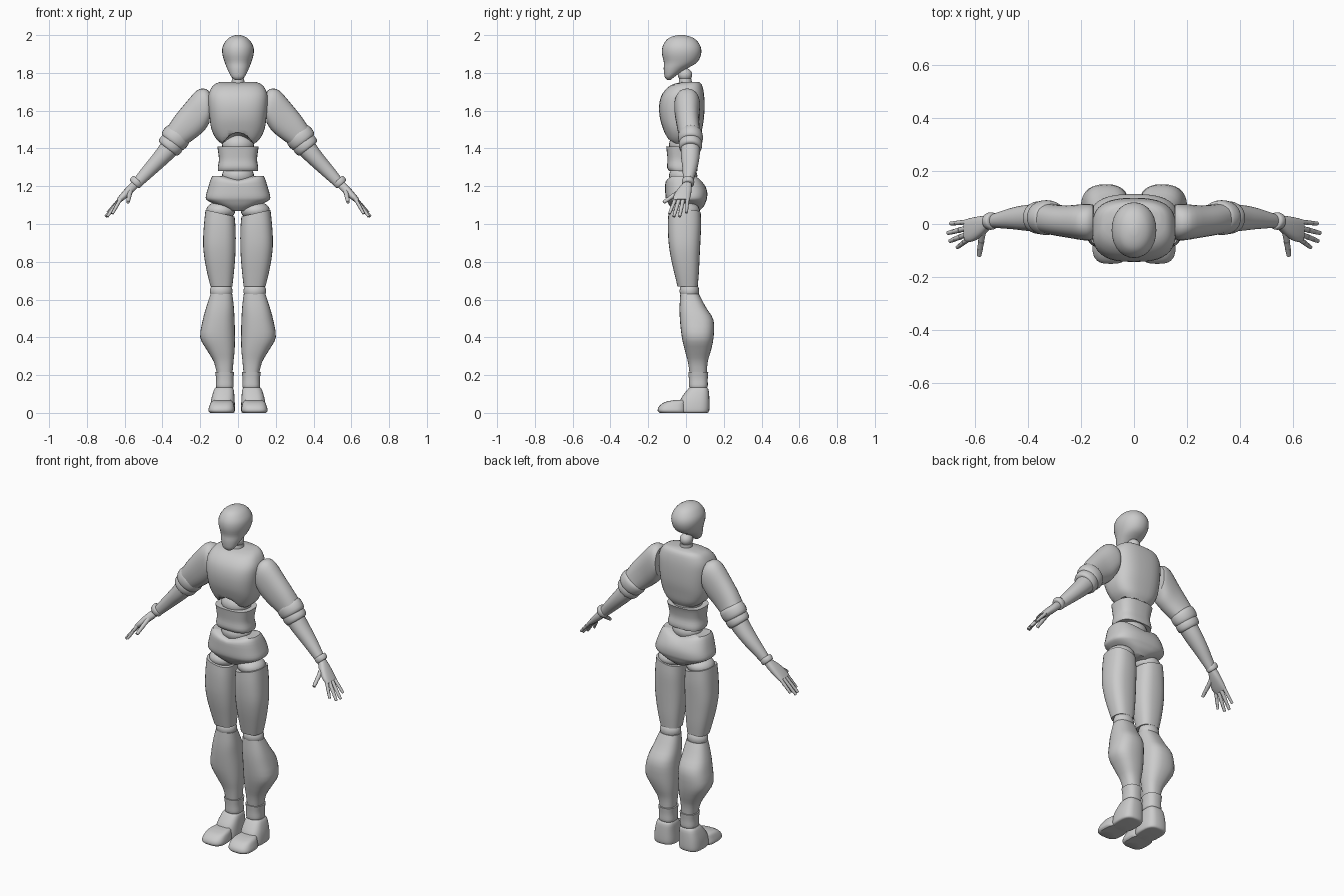
import bpy, bmesh, math
from mathutils import Vector, Matrix

grey = bpy.data.materials.new("plain grey")
grey.diffuse_color = (0.6, 0.6, 0.6, 1)


def finish(name, bm, mirror=False, angle=40):
    """Turn a bmesh into a smooth-shaded object, mirrored across x if wanted."""
    bmesh.ops.recalc_face_normals(bm, faces=bm.faces)
    me = bpy.data.meshes.new(name)
    bm.to_mesh(me)
    bm.free()
    me.materials.append(grey)
    ob = bpy.data.objects.new(name, me)
    bpy.context.collection.objects.link(ob)
    bpy.ops.object.select_all(action='DESELECT')
    ob.select_set(True)
    bpy.context.view_layer.objects.active = ob
    bpy.ops.object.shade_smooth_by_angle(angle=math.radians(angle))
    if mirror:
        ob.modifiers.new("Mirror", 'MIRROR').use_mirror_merge = False
    return ob


def spline(secs, steps):
    """Catmull-Rom interpolation between cross-sections."""
    out = []
    s = [Vector(v) for v in secs]
    for i in range(len(s) - 1):
        a, b, c, d = s[max(i - 1, 0)], s[i], s[i + 1], s[min(i + 2, len(s) - 1)]
        for k in range(steps):
            t = k / steps
            out.append(0.5 * (2 * b + (c - a) * t + (2 * a - 5 * b + 4 * c - d) * t * t
                              + (3 * b - a - 3 * c + d) * t ** 3))
    return out + [s[-1]]


def loft(name, secs, mirror=False, power=2.4, n=28, steps=3, warp=None):
    """Skin rounded sections (xa, za, xb, zb, y0, y1): a tilted edge pair and a depth."""
    bm = bmesh.new()
    rings = []
    for xa, za, xb, zb, y0, y1 in spline(secs, steps):
        c = Vector((xa + xb, y0 + y1, za + zb)) / 2
        u, v = Vector((xb - xa, 0, zb - za)) / 2, Vector((0, (y1 - y0) / 2, 0))
        ring = []
        for i in range(n):
            co, si = math.cos(math.tau * i / n), math.sin(math.tau * i / n)
            p = c + u * math.copysign(abs(co) ** (2 / power), co) \
                + v * math.copysign(abs(si) ** (2 / power), si)
            ring.append(bm.verts.new(warp(p) if warp else p))
        rings.append(ring)
    for r, q in zip(rings, rings[1:]):
        for i in range(n):
            bm.faces.new((r[i], r[(i + 1) % n], q[(i + 1) % n], q[i]))
    for r in (rings[0], rings[-1]):
        mid = bm.verts.new(sum((w.co for w in r), Vector()) / n)
        for i in range(n):
            bm.faces.new((r[i], r[(i + 1) % n], mid))
    return finish(name, bm, mirror)


def body(name, rows, **kw):
    """Central part from level rows (z, half width, front y, back y)."""
    return loft(name, [(-h, z, h, z, a, b) for z, h, a, b in rows], **kw)


def leg(name, rows, **kw):
    """Paired part from level rows (z, inner x, outer x, front y, back y)."""
    return loft(name, [(i, z, o, z, a, b) for z, i, o, a, b in rows], mirror=True, **kw)


def ball(name, loc, size, mirror=False):
    bm = bmesh.new()
    bmesh.ops.create_uvsphere(bm, u_segments=24, v_segments=14, radius=1,
                              matrix=Matrix.Translation(loc) @ Matrix.Diagonal((*size, 1)))
    return finish(name, bm, mirror)


def cuff(name, sec, dx, dz):
    """Rounded ring around an arm section, extending along (dx, dz)."""
    xa, za, xb, zb, y0, y1 = sec
    cx, cz, cy = (xa + xb) / 2, (za + zb) / 2, (y0 + y1) / 2
    out = []
    for t, s in ((-1, .8), (-.75, .94), (0, 1), (.75, .94), (1, .8)):
        out.append((cx + (xa - cx) * s + dx * t, cz + (za - cz) * s + dz * t,
                    cx + (xb - cx) * s + dx * t, cz + (zb - cz) * s + dz * t,
                    cy + (y0 - cy) * s, cy + (y1 - cy) * s))
    return loft(name, out, mirror=True, power=2, steps=2)


# Head and neck
body("head", [(1.763, .015, -.10, -.08), (1.78, .036, -.113, -.06), (1.82, .056, -.118, .0),
              (1.855, .07, -.117, .058), (1.90, .083, -.127, .08), (1.94, .081, -.124, .077),
              (1.975, .06, -.103, .053), (1.992, .036, -.075, .022), (2.0, .012, -.04, -.01)], power=2.1)
ball("upper_neck", (0, -.005, 1.79), (.036, .038, .035))
body("lower_neck", [(1.71, .042, -.045, .04), (1.735, .036, -.04, .032), (1.77, .032, -.036, .03)], power=2)


# Torso
def rib_arch(p):
    if p.y < .02 and abs(p.x) < .085:
        p.z = max(p.z, 1.485 - .065 * (p.x / .085) ** 2)
    return p


def waist_dip(p):
    if p.z > 1.2:
        p.z -= .025 * max(0, 1 - abs(p.x) / .11) * (p.z - 1.2) / .055
    return p


body("chest", [(1.752, .095, -.015, .07), (1.735, .13, -.08, .085), (1.69, .155, -.125, .095),
               (1.63, .157, -.142, .098), (1.56, .15, -.138, .095), (1.50, .14, -.12, .085),
               (1.45, .115, -.10, .075), (1.42, .08, -.085, .06)], power=2.8, n=40, warp=rib_arch)
ball("midriff_ball", (0, -.015, 1.42), (.085, .075, .062))
body("abdomen", [(1.41, .11, -.105, .07), (1.385, .106, -.102, .062), (1.34, .101, -.098, .055),
                 (1.30, .107, -.10, .062), (1.28, .105, -.09, .06)], power=2.8)
ball("waist_ball", (0, -.015, 1.255), (.085, .075, .06))
body("pelvis", [(1.255, .135, -.09, .065), (1.235, .145, -.108, .085), (1.18, .162, -.11, .11),
                (1.14, .171, -.108, .112), (1.12, .155, -.10, .106), (1.095, .10, -.085, .095),
                (1.07, .045, -.06, .07)], power=2.7, n=40, warp=waist_dip)

# Legs
ball("hip_ball", (.092, -.005, 1.07), (.077, .078, .05), True)
loft("thigh", [(.018, 1.04, .172, 1.075, -.093, .078), (.013, .98, .18, 1.0, -.096, .08),
               (.012, .90, .185, .90, -.092, .076), (.015, .82, .178, .82, -.08, .072),
               (.022, .74, .163, .74, -.062, .068), (.03, .67, .146, .67, -.045, .062)],
     mirror=True, power=2.6)
ball("knee", (.089, .018, .645), (.06, .052, .052), True)
leg("shin", [(.63, .03, .145, -.03, .068), (.56, .022, .168, -.034, .105), (.49, .018, .187, -.032, .146),
             (.40, .016, .2, -.022, .146), (.33, .018, .163, -.006, .132), (.27, .024, .128, .01, .115),
             (.20, .03, .11, .02, .11)], power=2.5)
leg("ankle_cuff", [(.217, .02, .121, .012, .118), (.18, .024, .116, .015, .115), (.14, .023, .117, .016, .115),
                   (.13, .03, .11, .022, .108)], power=2.5)
leg("heel", [(.135, .03, .118, .02, .11), (.12, .022, .128, .005, .12), (.07, .018, .142, -.03, .124),
             (.02, .016, .147, -.04, .124), (.003, .02, .143, -.035, .118), (0, .03, .13, -.03, .105)], power=3)
leg("toe_cap", [(.068, .04, .125, -.06, .0), (.058, .027, .142, -.11, .0), (.035, .02, .152, -.142, .0),
                (.012, .018, .157, -.15, .0), (0, .026, .148, -.14, .0)], power=3)

# Arms
loft("upper_arm", [(.155, 1.705, .15, 1.54, -.055, .072), (.18, 1.717, .158, 1.525, -.062, .075),
                   (.22, 1.705, .178, 1.495, -.06, .074), (.28, 1.638, .212, 1.465, -.052, .07),
                   (.335, 1.57, .243, 1.442, -.044, .072), (.375, 1.51, .275, 1.42, -.036, .078)],
     mirror=True, power=2.3)
cuff("upper_elbow_ring", (.39, 1.505, .27, 1.41, -.042, .09), .022, -.027)
cuff("lower_elbow_ring", (.408, 1.462, .302, 1.377, -.038, .086), .018, -.022)
loft("forearm", [(.403, 1.435, .32, 1.372, -.028, .074), (.44, 1.382, .364, 1.33, -.026, .072),
                 (.485, 1.325, .42, 1.28, -.02, .062), (.53, 1.268, .475, 1.232, -.016, .046),
                 (.553, 1.235, .512, 1.2, -.014, .036)], mirror=True, power=2.1)
cuff("wrist_ring", (.566, 1.246, .512, 1.198, -.022, .044), .01, -.013)
loft("palm", [(.56, 1.225, .53, 1.195, -.015, .03), (.59, 1.195, .558, 1.165, -.045, .03),
              (.622, 1.158, .595, 1.134, -.066, .024), (.642, 1.132, .622, 1.115, -.066, .018)],
     mirror=True, power=2.6, n=20)

# Fingers and thumb, three tapered joints each
bm = bmesh.new()
for base, tip, r in (((.622, .008, 1.135), (.69, .002, 1.06), .011),
                     ((.625, -.015, 1.13), (.70, -.034, 1.04), .012),
                     ((.625, -.037, 1.13), (.692, -.064, 1.04), .012),
                     ((.622, -.056, 1.132), (.665, -.088, 1.055), .011),
                     ((.57, -.03, 1.175), (.583, -.118, 1.115), .014)):
    a, b = Vector(base), Vector(tip)
    rot = (b - a).to_track_quat('Z', 'Y').to_matrix().to_4x4()
    for t0, t1, s in ((0, .4, 1), (.4, .72, .9), (.72, 1, .8)):
        bmesh.ops.create_cone(bm, cap_ends=True, segments=10, radius1=r * s, radius2=r * s * .78,
                              depth=(b - a).length * (t1 - t0) + .002,
                              matrix=Matrix.Translation(a.lerp(b, (t0 + t1) / 2)) @ rot)
finish("fingers", bm, True)
